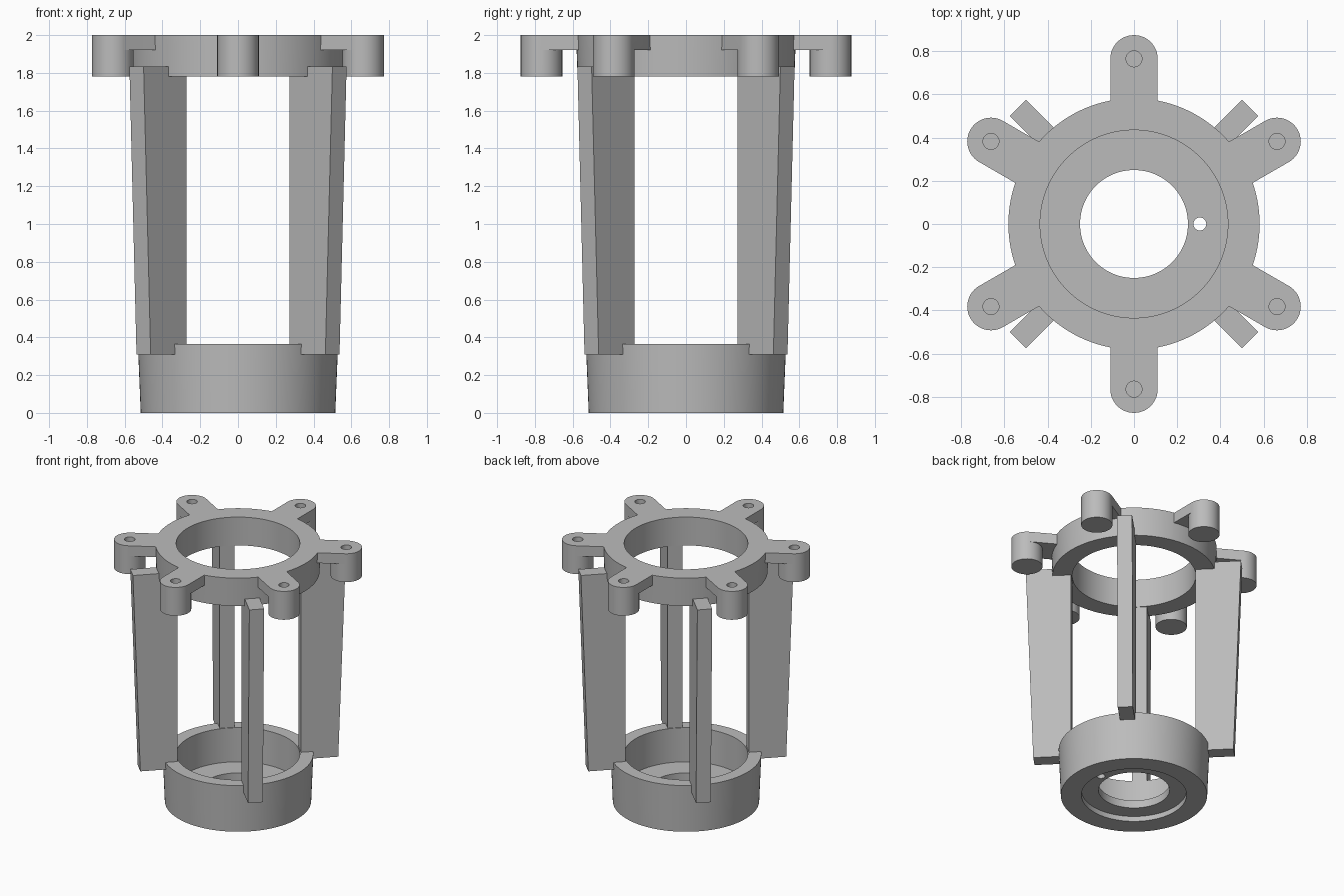
import bpy, bmesh
from math import radians, pi
from mathutils import Matrix, Vector

if "Cube" in bpy.data.objects:
    bpy.data.objects.remove(bpy.data.objects["Cube"], do_unlink=True)

grey = bpy.data.materials.new("plain grey")
grey.use_nodes = True
COLOUR = (0.5, 0.5, 0.5, 1)
grey.diffuse_color = COLOUR
for node in grey.node_tree.nodes:
    if node.type == 'BSDF_PRINCIPLED':
        node.inputs["Base Color"].default_value = COLOUR

TOP, RING_BOTTOM = 2.0, 1.78
BORE = 0.435
ARM_REACH, ARM_RADIUS = 0.765, 0.11
ARM_ANGLES = [radians(30 + 60 * i) for i in range(6)]
FIN_ANGLES = [radians(45 + 90 * i) for i in range(4)]


def finish(name, bm):
    bmesh.ops.recalc_face_normals(bm, faces=bm.faces)
    mesh = bpy.data.meshes.new(name)
    bm.to_mesh(mesh)
    bm.free()
    obj = bpy.data.objects.new(name, mesh)
    bpy.context.collection.objects.link(obj)
    mesh.materials.append(grey)
    return obj


def lathe(name, profile, steps=128):
    """Spin a closed (radius, height) outline around the z axis."""
    bm = bmesh.new()
    verts = [bm.verts.new((r, 0, z)) for r, z in profile]
    edges = [bm.edges.new((v, verts[i - 1])) for i, v in enumerate(verts)]
    bmesh.ops.spin(bm, geom=verts + edges, axis=(0, 0, 1), cent=(0, 0, 0),
                   angle=2 * pi, steps=steps, use_merge=True)
    bmesh.ops.remove_doubles(bm, verts=bm.verts, dist=0.0001)
    return finish(name, bm)


def cylinders(name, angles, distance, radius, z0, z1, sides=48):
    """Upright cylinders set out on a circle."""
    bm = bmesh.new()
    for a in angles:
        place = Matrix.Rotation(a, 4, 'Z') @ Matrix.Translation((distance, 0, (z0 + z1) / 2))
        bmesh.ops.create_cone(bm, cap_ends=True, segments=sides, radius1=radius,
                              radius2=radius, depth=z1 - z0, matrix=place)
    return finish(name, bm)


def radial_slabs(name, angles, outline, width):
    """Extrude a (radius, height) outline sideways, repeated around z."""
    bm = bmesh.new()
    for a in angles:
        turn = Matrix.Rotation(a, 3, 'Z')
        face = bm.faces.new([bm.verts.new(turn @ Vector((r, -width / 2, z))) for r, z in outline])
        new = bmesh.ops.extrude_face_region(bm, geom=[face])["geom"]
        bmesh.ops.translate(bm, vec=turn @ Vector((0, width, 0)),
                            verts=[g for g in new if isinstance(g, bmesh.types.BMVert)])
    return finish(name, bm)


def boolean(target, tool, operation):
    bpy.context.view_layer.objects.active = target
    mod = target.modifiers.new(operation, 'BOOLEAN')
    mod.operation, mod.solver, mod.object = operation, 'EXACT', tool
    bpy.ops.object.modifier_apply(modifier=mod.name)
    bpy.data.objects.remove(tool, do_unlink=True)


# Base cup: open above, with a recess underneath and a central hole
base_cup = lathe("base_cup", [(0.25, 0.04), (0.37, 0.04), (0.37, 0), (0.515, 0),
                              (0.53, 0.365), (BORE, 0.365), (BORE, 0.1), (0.25, 0.1)])
boolean(base_cup, cylinders("wire_hole", [0], 0.305, 0.03, -0.1, 0.2, 32), 'DIFFERENCE')

# Top ring with six arms, each ending in a foot with a blind screw hole
top_ring = lathe("top_ring", [(BORE, RING_BOTTOM), (0.574, RING_BOTTOM),
                              (0.582, TOP), (BORE, TOP)])
arm_outline = [(0.5, 1.92), (ARM_REACH, 1.92), (ARM_REACH, TOP), (0.5, TOP)]
boolean(top_ring, radial_slabs("arms", ARM_ANGLES, arm_outline, 2 * ARM_RADIUS), 'UNION')
boolean(top_ring, cylinders("feet", ARM_ANGLES, ARM_REACH, ARM_RADIUS, RING_BOTTOM, TOP), 'UNION')
boolean(top_ring, cylinders("screw_holes", ARM_ANGLES, ARM_REACH, 0.037, 1.84, 2.1, 32), 'DIFFERENCE')

# Four upright fins joining the cup to the ring
fin_outline = [(0.44, 0.31), (0.707, 0.31), (0.76, 1.835), (0.44, 1.835)]
fins = radial_slabs("upright_fins", FIN_ANGLES, fin_outline, 0.106)

# Smooth the round walls, keep the edges sharp
for obj in (base_cup, top_ring):
    bpy.ops.object.select_all(action='DESELECT')
    obj.select_set(True)
    bpy.context.view_layer.objects.active = obj
    bpy.ops.object.shade_smooth_by_angle(angle=radians(30))
